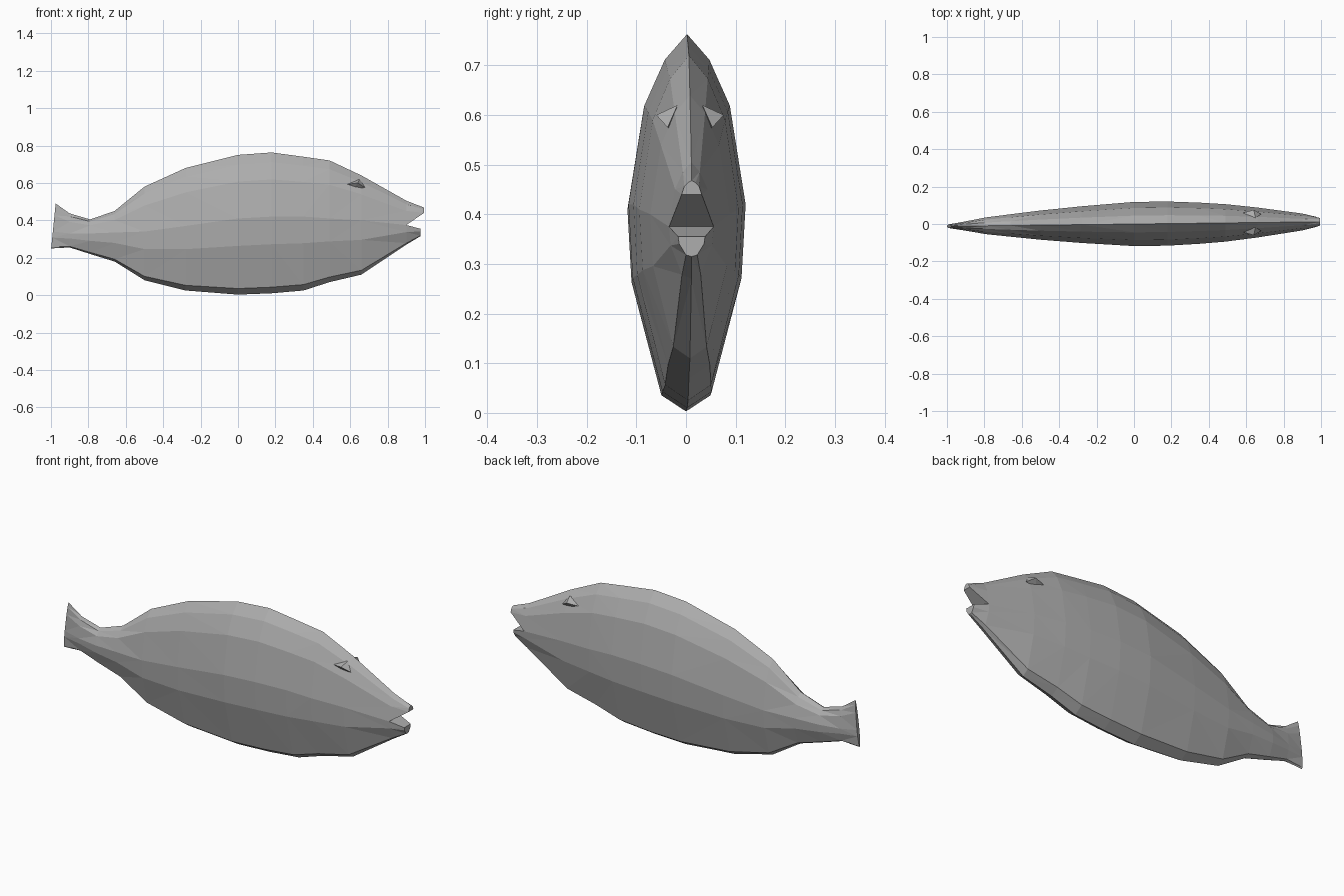
import bpy, bmesh

cube = bpy.data.objects.get("Cube")
if cube:
    bpy.data.objects.remove(cube, do_unlink=True)

grey = bpy.data.materials.new("fish grey")
grey.use_nodes = True
colour = (0.42, 0.42, 0.42, 1)
grey.diffuse_color = colour
grey.node_tree.nodes["Principled BSDF"].inputs["Base Color"].default_value = colour

# Body stations: x, back height, side ridge height, belly height, half width
STATIONS = [
    (-0.90, 0.437, 0.33, 0.255, 0.025),
    (-0.79, 0.405, 0.33, 0.22, 0.045),
    (-0.66, 0.45, 0.335, 0.18, 0.06),
    (-0.50, 0.58, 0.34, 0.08, 0.078),
    (-0.28, 0.68, 0.37, 0.025, 0.098),
    (0.00, 0.75, 0.41, 0.003, 0.118),
    (0.18, 0.763, 0.42, 0.01, 0.118),
    (0.35, 0.74, 0.42, 0.025, 0.11),
    (0.49, 0.72, 0.41, 0.07, 0.10),
    (0.66, 0.64, 0.40, 0.11, 0.08),
    (0.90, 0.505, 0.375, 0.27, 0.045),
]
# Half section: share of the way from ridge to back (+) or belly (-), width share
SECTION = [(1, 0), (0.85, 0.38), (0.58, 0.73), (0, 1),
           (-0.36, 0.93), (-0.92, 0.42), (-1, 0)]
RIDGE = 3


def section_point(station, share, width, side):
    x, back, ridge, belly, half = station
    z = ridge + share * (back - ridge if share > 0 else ridge - belly)
    return (x, 0.012 * x + side * width * half, z)


def make_ring(bm, station, lean=0.0):
    """Closed loop from the back down the left side and up the right side."""
    left = [section_point(station, s, w, 1) for s, w in SECTION]
    right = [section_point(station, s, w, -1) for s, w in SECTION[-2:0:-1]]
    return [bm.verts.new((x + lean * (z - station[2]), y, z))
            for x, y, z in left + right]


def bridge(bm, a, b):
    for i in range(len(a)):
        j = (i + 1) % len(a)
        bm.faces.new((a[i], a[j], b[j], b[i]))


def finish(bm, name):
    bmesh.ops.recalc_face_normals(bm, faces=bm.faces)
    bmesh.ops.triangulate(bm, faces=bm.faces)
    mesh = bpy.data.meshes.new(name)
    bm.to_mesh(mesh)
    bm.free()
    mesh.materials.append(grey)
    obj = bpy.data.objects.new(name, mesh)
    bpy.context.collection.objects.link(obj)
    return obj


# Body with flared tail
bm = bmesh.new()
tail = make_ring(bm, (-0.99, 0.49, 0.34, 0.25, 0.01), lean=0.1)
rings = [tail] + [make_ring(bm, s) for s in STATIONS]
for a, b in zip(rings, rings[1:]):
    bridge(bm, a, b)
bm.faces.new(tail)

# Jaws: each half of the last ring tapers to its own lip, leaving an open mouth
head = rings[-1]
n = len(head)
halves = {
    "upper": [head[i % n] for i in range(n - RIDGE, n + RIDGE + 1)],
    "lower": head[RIDGE:n - RIDGE + 1],
}
LIPS = {"upper": (0.995, 0.44, 0.468, 0.45), "lower": (0.975, 0.355, 0.315, 0.6)}
for part, loop in halves.items():
    x, inner, outer, narrow = LIPS[part]
    base = loop[0].co.z
    tip = loop[len(loop) // 2].co.z
    lip = []
    for v in loop:
        t = (v.co.z - base) / (tip - base)
        lip.append(bm.verts.new((x, 0.012 + (v.co.y - 0.012) * narrow,
                                 inner + t * (outer - inner))))
    bridge(bm, loop, lip)
    bm.faces.new(lip)
finish(bm, "fish_body")

# Small brow folds above the eyes
for name, side in (("left_brow", 1), ("right_brow", -1)):
    bm = bmesh.new()
    pts = [(0.56, 0.045, 0.59), (0.64, 0.068, 0.60), (0.68, 0.045, 0.575),
           (0.65, 0.025, 0.62), (0.62, 0.04, 0.57)]
    for x, y, z in pts:
        bm.verts.new((x, 0.008 + side * y, z))
    bmesh.ops.convex_hull(bm, input=bm.verts)
    finish(bm, name)
